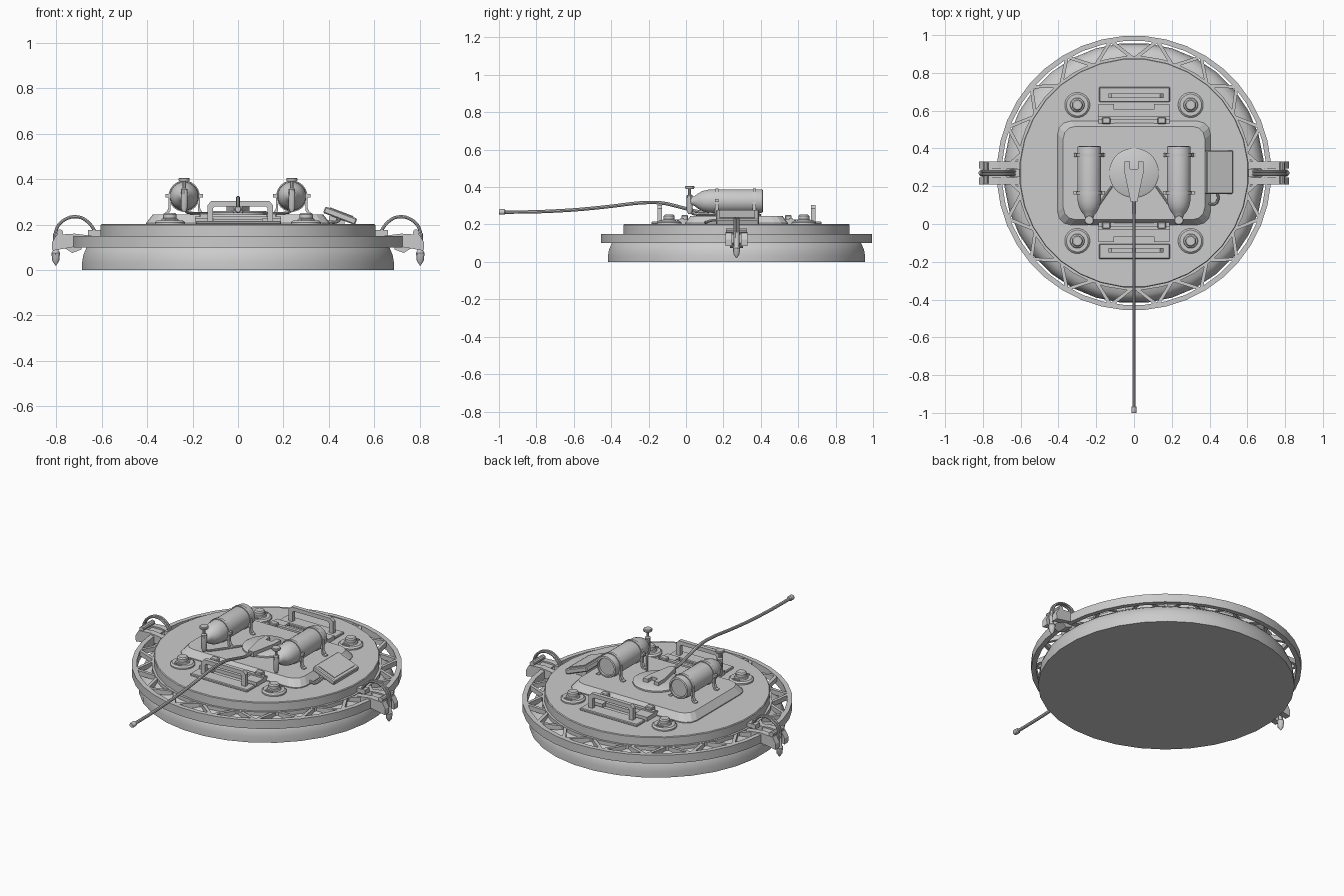
import bpy, bmesh, math
from mathutils import Vector, Matrix

if "Cube" in bpy.data.objects:
    bpy.data.objects.remove(bpy.data.objects["Cube"])

CY = 0.27                      # disc centre in y
grey = bpy.data.materials.new("plain grey")
grey.diffuse_color = (0.6, 0.6, 0.6, 1)
grey.use_nodes = True
grey.node_tree.nodes["Principled BSDF"].inputs["Base Color"].default_value = grey.diffuse_color

def finish(name, bm, smooth=True):
    bmesh.ops.recalc_face_normals(bm, faces=bm.faces)
    me = bpy.data.meshes.new(name)
    bm.to_mesh(me); bm.free()
    ob = bpy.data.objects.new(name, me)
    bpy.context.collection.objects.link(ob)
    me.materials.append(grey)
    if smooth:
        bpy.context.view_layer.objects.active = ob
        bpy.ops.object.select_all(action='DESELECT')
        ob.select_set(True)
        bpy.ops.object.shade_smooth_by_angle(angle=math.radians(35))
    return ob

def loft(name, loops, closed=False, smooth=True):
    """Skin a list of point loops; closed joins last to first, otherwise caps."""
    bm = bmesh.new()
    rows = [[bm.verts.new(p) for p in lp] for lp in loops]
    n = len(rows[0])
    for a, b in zip(rows, rows[1:] + ([rows[0]] if closed else [])):
        for i in range(n):
            j = (i + 1) % n
            bm.faces.new((a[i], a[j], b[j], b[i]))
    if not closed:
        bm.faces.new(rows[0]); bm.faces.new(rows[-1])
    return finish(name, bm, smooth)

def lathe(name, profile, centre, n=32, axis='Z', closed=False):
    """profile: (radius, distance along axis)"""
    c = Vector(centre); loops = []
    for r, h in profile:
        lp = []
        for i in range(n):
            a = 2 * math.pi * (i + .5) / n
            u, v = r * math.cos(a), r * math.sin(a)
            lp.append(c + Vector((u, v, h) if axis == 'Z' else (u, h, v)))
        loops.append(lp)
    return loft(name, loops, closed)

def box(name, x0, x1, y0, y1, z0, z1, rot=None, bevel=0):
    bm = bmesh.new()
    c = Vector(((x0 + x1) / 2, (y0 + y1) / 2, (z0 + z1) / 2))
    bmesh.ops.create_cube(bm, size=1)
    bmesh.ops.scale(bm, vec=(x1 - x0, y1 - y0, z1 - z0), verts=bm.verts)
    if bevel:
        bmesh.ops.bevel(bm, geom=bm.edges[:], offset=bevel, segments=1, affect='EDGES')
    m = Matrix.Translation(c) @ (Matrix.Rotation(rot[0], 4, rot[1]) if rot else Matrix())
    bmesh.ops.transform(bm, matrix=m, verts=bm.verts)
    return finish(name, bm, False)

def prism(name, pts, axis, lo, hi):
    """Extrude a 2D outline along an axis: 'Y' takes (x,z), 'Z' takes (x,y)."""
    f = (lambda p, h: (p[0], h, p[1])) if axis == 'Y' else (lambda p, h: (p[0], p[1], h))
    return loft(name, [[f(p, lo) for p in pts], [f(p, hi) for p in pts]], smooth=False)

def tube(name, pts, r, n=8, curve=True):
    pts = [Vector(p) for p in pts]
    if curve:                  # Catmull-Rom resample
        q = [pts[0]] + pts + [pts[-1]]; out = []
        for a, b, c, d in zip(q, q[1:], q[2:], q[3:]):
            for k in range(4):
                t = k / 4
                out.append(.5 * (2*b + (c-a)*t + (2*a-5*b+4*c-d)*t*t + (3*b-a-3*c+d)*t**3))
        pts = out + [pts[-1]]
    loops = []; side = None
    for i, p in enumerate(pts):
        t = (pts[min(i+1, len(pts)-1)] - pts[max(i-1, 0)]).normalized()
        if side is None:
            side = t.orthogonal()
        side = (side - t * side.dot(t)).normalized()
        up = t.cross(side)
        loops.append([p + r * (side * math.cos(2*math.pi*k/n) + up * math.sin(2*math.pi*k/n)) for k in range(n)])
    return loft(name, loops)

# Main body and deck
C = (0, CY, 0)
lathe("base_drum", [(.69, 0), (.69, .035), (.685, .065), (.67, .1), (.645, .12), (.6, .135)], C)
lathe("deck_disc", [(.6, .1), (.608, .105), (.608, .198), (.604, .202)], C)

# Outer guard ring with zigzag struts
lathe("guard_ring", [(.7, .1), (.727, .1), (.727, .15), (.7, .15)], C, n=40, closed=True)
lathe("inner_ring", [(.59, .12), (.62, .12), (.62, .15), (.59, .15)], C, n=40, closed=True)
N = 18
for i in range(N):
    a = 2 * math.pi * (i + .5) / N
    for s in (-1, 1):
        b = a + s * math.pi / N
        p = Vector((.71 * math.cos(b), .71 * math.sin(b) + CY))
        q = Vector((.612 * math.cos(a + s*.02), .612 * math.sin(a + s*.02) + CY))
        d = (q - p).normalized() * .009
        w = Vector((-d.y, d.x))
        prism("ring_strut", [p + w, p - w, q - w, q + w], 'Z', .12, .148)

# Centre hatch: rounded square with sloped sides
def rounded(hx, hy, r, z):
    out = []
    for k, (sx, sy) in enumerate(((1, 1), (-1, 1), (-1, -1), (1, -1))):
        for j in range(4):
            a = math.pi / 2 * (k + j / 3)
            out.append((sx*(hx-r) + r*math.cos(a), CY + sy*(hy-r) + r*math.sin(a), z))
    return out
loft("hatch", [rounded(.405, .275, .07, .2), rounded(.405, .275, .07, .207),
               rounded(.375, .247, .065, .245)], smooth=False)
lathe("hub_disc", [(.132, .24), (.132, .254), (.122, .26)], C)

# Cable with plug
prism("plug_body", [(-.05, .33), (-.05, .27), (-.018, .12), (.018, .12), (.05, .27), (.05, .33),
                    (.02, .33), (.02, .29), (-.02, .29), (-.02, .33)], 'Z', .25, .28)
tube("cable", [(0, .16, .27), (0, .07, .268), (0, -.02, .29), (0, -.13, .315), (0, -.25, .315),
               (0, -.42, .295), (0, -.6, .278), (0, -.8, .268), (0, -.98, .266)], .009)
lathe("cable_tip", [(.01, -.965), (.015, -.97), (.015, -.995), (.012, -1)], (0, 0, .267), 12, 'Y')

# Handles with plates and hinges, front and back
for s, tag in ((1, "back"), (-1, "front")):
    Y = lambda d: CY + s * d
    def sbox(n, x0, x1, a, b, z0, z1, bev=0):
        box(tag + n, x0, x1, min(Y(a), Y(b)), max(Y(a), Y(b)), z0, z1, bevel=bev)
    sbox("_handle_plate", -.185, .19, .375, .455, .2, .216, .004)
    prism(tag + "_handle", [(-.135, .21), (-.135, .285), (-.118, .303), (.138, .303), (.155, .285), (.155, .21),
                            (.13, .21), (.13, .272), (.122, .28), (-.102, .28), (-.11, .272), (-.11, .21)],
          'Y', Y(.41) - .012, Y(.41) + .012)
    sbox("_hinge_plate", -.11, .11, .262, .335, .2, .222)
    sbox("_hinge_bar", -.19, .19, .28, .3, .2, .235)
    for x in (-.147, .147):
        sbox("_hinge_leaf", x-.042, x+.042, .262, .365, .2, .226)
        sbox("_hinge_knuckle", x-.022, x+.022, .26, .295, .2, .25, .004)
    # Corner knobs on round flanges
    for x in (-.3, .3):
        c = (x, Y(.36), 0)
        lathe("knob_flange", [(.067, .198), (.067, .21), (.058, .218)], c, 20)
        lathe("knob", [(.042, .21), (.036, .225), (.03, .228), (.03, .245), (.024, .252)], c, 16)
        for d in (-.047, .047):
            box("knob_bar", x-.022, x+.022, c[1]+d-.005, c[1]+d+.005, .214, .224)

# Gas tanks with valves and straps
for s in (-1, 1):
    x, z = s * .237, .325
    lathe("gas_tank", [(.012, .02), (.022, .03), (.026, .045), (.042, .065), (.055, .09), (.062, .12),
                       (.064, .15), (.064, .40), (.062, .41), (.052, .412), (.05, .402)], (x, 0, z), 20, 'Y')
    for y in (.165, .365):
        lathe("tank_strap", [(.062, y-.008), (.069, y-.008), (.069, y+.008), (.062, y+.008)],
              (x, 0, z), 20, 'Y', True)
        for d in (-1, 1):
            prism("strap_leg", [(x+d*.069, .33), (x+d*.06, .33), (x+d*.06, .262), (x+d*.072, .245),
                                (x+d*.09, .24), (x+d*.09, .25), (x+d*.078, .255), (x+d*.069, .275)],
                  'Y', y-.01, y+.01)
    for d in (-1, 1):
        box("strap_clasp", x+d*.07-.012, x+d*.07+.012, .155, .175, .32, .335)
    lathe("valve_stem", [(.008, .255), (.016, .275), (.016, .355), (.008, .36), (.008, .395)], (x, .02, 0), 10)
    lathe("valve_wheel", [(.022, .39), (.025, .395), (.025, .402), (.022, .406)], (x, .02, 0), 12)
    tube("valve_hose", [(x, .02, .275), (x-s*.01, .04, .255), (x-s*.05, .1, .25), (x-s*.12, .2, .25)], .006)

# Tilted display panel with its cable
R = (math.radians(21), 'Y')
box("display_case", .375, .525, .16, .39, .224, .254, R, .005)
nx, nz = math.sin(R[0]), math.cos(R[0])
ox, oz = .45 + nx*.016, .239 + nz*.016
box("display_screen", ox-.055, ox+.055, .18, .37, oz-.003, oz+.003, R)
box("display_stand", .4, .47, .19, .36, .2, .235)
tube("display_cable", [(.44, .18, .225), (.445, .13, .22), (.425, .105, .21), (.38, .11, .215)], .007)

# Side clamps with arched levers and spikes
for s in (-1, 1):
    m = lambda pts: [(s*a, b) for a, b in pts]
    for y in (.228, .312):
        prism("clamp_plate", m([(.6, .145), (.72, .16), (.8, .155), (.82, .12), (.818, .085), (.73, .1), (.6, .12)]),
              'Y', y-.018, y+.018)
    prism("clamp_block", m([(.69, .15), (.77, .15), (.77, .1), (.73, .075), (.69, .09)]), 'Y', .235, .305)
    for y in (.262, .278):
        tube("clamp_lever", [(s*.625, y, .16), (s*.65, y, .2), (s*.69, y, .23), (s*.74, y, .232),
                             (s*.785, y, .205), (s*.805, y, .16), (s*.805, y, .09)], .007)
    box("lever_foot", min(s*.6, s*.66), max(s*.6, s*.66), .25, .29, .15, .175)
    tube("clamp_pin", [(s*.785, .215, .165), (s*.785, .325, .165)], .014, 10, False)
    lathe("clamp_spike", [(.002, .02), (.016, .04), (.02, .075), (.013, .085), (.013, .16)], (s*.803, CY, 0), 10)
